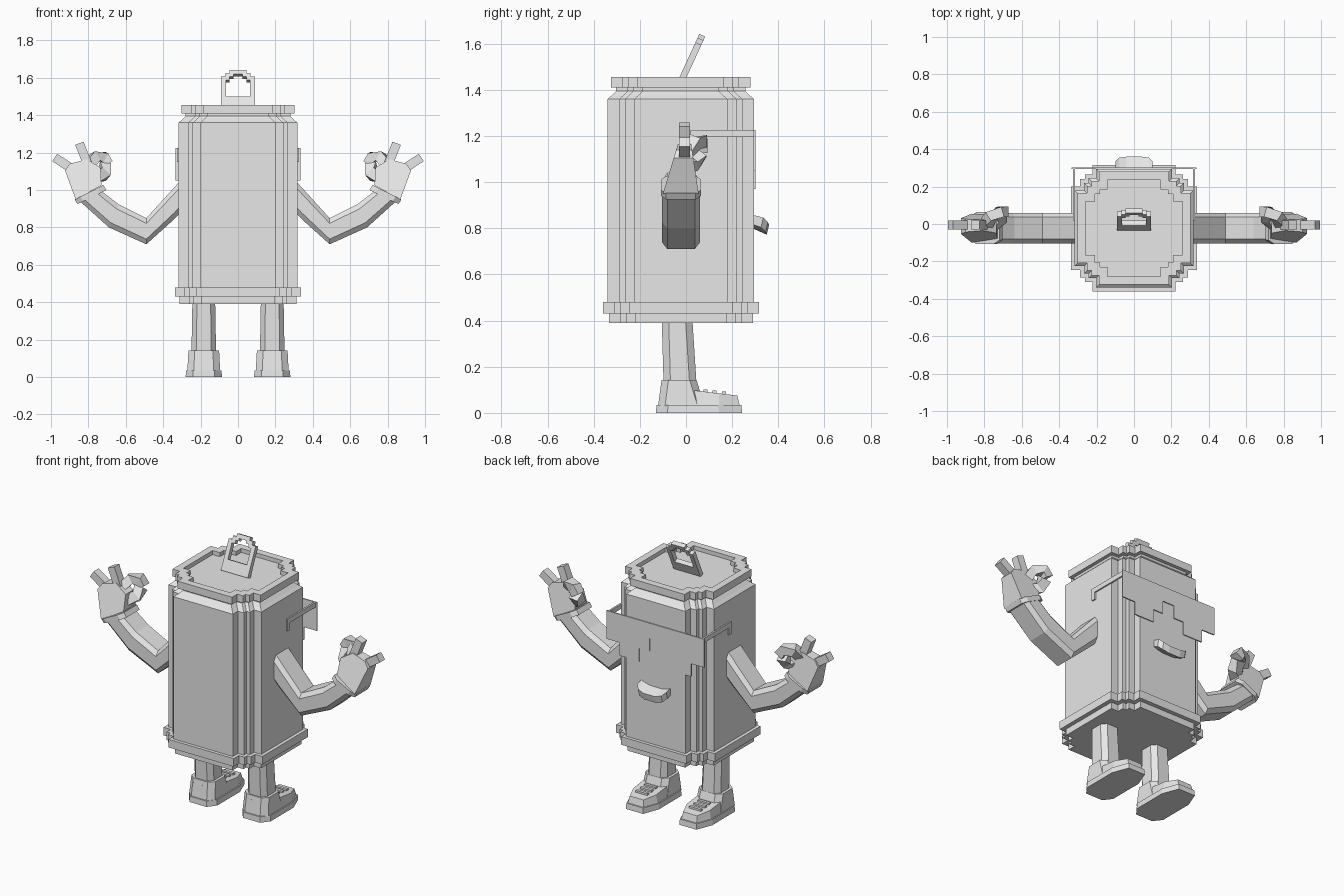
import bpy, bmesh
from mathutils import Vector

cube = bpy.data.objects.get("Cube")
if cube:
    bpy.data.objects.remove(cube, do_unlink=True)

GREY = (0.8, 0.8, 0.8, 1)
mat = bpy.data.materials.new("plain_grey")
mat.use_nodes = True
mat.diffuse_color = GREY
mat.node_tree.nodes["Principled BSDF"].inputs["Base Color"].default_value = GREY


def loft(name, rings, loop=False):
    """Skin a list of equal-length rings; cap the ends unless looped."""
    bm = bmesh.new()
    vs = [[bm.verts.new(p) for p in ring] for ring in rings]
    n = len(vs[0])
    pairs = list(zip(vs, vs[1:])) + ([(vs[-1], vs[0])] if loop else [])
    for a, b in pairs:
        for i in range(n):
            j = (i + 1) % n
            bm.faces.new((a[i], a[j], b[j], b[i]))
    if not loop:
        bm.faces.new(vs[0])
        bm.faces.new(vs[-1])
    bmesh.ops.recalc_face_normals(bm, faces=bm.faces)
    me = bpy.data.meshes.new(name)
    bm.to_mesh(me)
    bm.free()
    me.materials.append(mat)
    ob = bpy.data.objects.new(name, me)
    bpy.context.collection.objects.link(ob)
    return ob


def mirrored(name, rings):
    for side, s in (("left", 1), ("right", -1)):
        loft(f"{side}_{name}", [[(s * x, y, z) for x, y, z in r] for r in rings])


def prism(pts, y0, y1):
    return [[(x, y, z) for x, z in pts] for y in (y0, y1)]


def box(x0, x1, y0, y1, z0, z1):
    return prism([(x0, z0), (x1, z0), (x1, z1), (x0, z1)], y0, y1)


def tube(path, r):
    """Boxy finger following a path."""
    path = [Vector(p) for p in path]
    rings = []
    for i, p in enumerate(path):
        d = (path[min(i + 1, len(path) - 1)] - path[max(i - 1, 0)]).normalized()
        u = d.cross(Vector((0, 1, 0))).normalized() * r
        v = d.cross(u).normalized() * r
        rings.append([p + u + v, p + u - v, p - u - v, p - u + v])
    return rings


# Can body: stepped-corner outline stacked through its heights
CY = -0.0225


def can_ring(h, z):
    a, b, c = h - 0.05, h - 0.075, h - 0.115
    q = [(h, c), (a, c), (a, b), (b, b), (b, a), (c, a), (c, h)]
    full = []
    for _ in range(4):
        full += q
        q = [(-y, x) for x, y in q]
    return [(x, y + CY, z) for x, y in full]


layers = [(0.312, 0.39), (0.312, 0.43), (0.338, 0.43), (0.338, 0.48),
          (0.3175, 0.48), (0.3175, 1.36), (0.30, 1.375), (0.28, 1.395),
          (0.28, 1.41), (0.302, 1.41), (0.302, 1.455), (0.258, 1.455),
          (0.258, 1.43)]
loft("can_body", [can_ring(h, z) for h, z in layers])

# Pull tab: stepped loop leaning back
outer = [(0.092, -0.02), (0.092, 0.165), (0.068, 0.165), (0.068, 0.187),
         (0.045, 0.187), (0.045, 0.205)]
inner = [(0.065, 0.05), (0.065, 0.145), (0.045, 0.145), (0.045, 0.165),
         (0.025, 0.165), (0.025, 0.18)]


def tab_ring(half, t):
    pts = half + [(-x, u) for x, u in reversed(half)]
    return [(x, -0.015 + 0.417 * u + 0.909 * t, 1.45 + 0.909 * u - 0.417 * t)
            for x, u in pts]


T = 0.014
loft("pull_tab", [tab_ring(outer, -T), tab_ring(outer, T),
                  tab_ring(inner, T), tab_ring(inner, -T)], loop=True)

# Stepped sunglasses with temples and ear hooks
half = [(0.335, 1.225), (0.335, 1.05), (0.245, 1.05), (0.245, 0.97),
        (0.11, 0.97), (0.11, 1.05), (0.04, 1.05), (0.04, 1.13)]
loft("glasses_front", prism(half + [(-x, z) for x, z in reversed(half)],
                            0.293, 0.301))
mirrored("glasses_temple", box(0.315, 0.326, 0.02, 0.295, 1.195, 1.225))
mirrored("glasses_hook", box(0.315, 0.326, 0.02, 0.045, 1.15, 1.195))

# Mouth: curved lip sloping outward and down
lip = []
for x, reach in ((-0.10, 0.04), (-0.08, 0.06), (-0.04, 0.065),
                 (0.04, 0.065), (0.08, 0.06), (0.10, 0.04)):
    z = 0.84 + 2 * x * x
    lip.append([(x, 0.28, z), (x, 0.295 + reach, z - 0.6 * reach + 0.01),
                (x, 0.285 + reach, z - 0.6 * reach - 0.032),
                (x, 0.28, z - 0.04)])
loft("mouth", lip)


# Arms: bevelled section between upper and lower edge points
def arm_ring(up, low, y0=-0.103, y1=0.06, b=0.022):
    sec = [(0, y0 + b), (0, y1 - b), (0.2, y1), (0.8, y1),
           (1, y1 - b), (1, y0 + b), (0.8, y0), (0.2, y0)]
    return [(up[0] + t * (low[0] - up[0]), y, up[1] + t * (low[1] - up[1]))
            for t, y in sec]


mirrored("arm", [arm_ring((0.28, 1.08), (0.28, 0.91)),
                 arm_ring((0.34, 1.015), (0.34, 0.845)),
                 arm_ring((0.49, 0.85), (0.49, 0.71)),
                 arm_ring((0.64, 0.925), (0.69, 0.80)),
                 arm_ring((0.75, 1.01), (0.84, 0.935))])
mirrored("cuff", [arm_ring((0.703, 1.0), (0.858, 0.925), -0.108, 0.064),
                  arm_ring((0.72, 1.027), (0.874, 0.95), -0.108, 0.064)])

# Hands: tapering palm, two raised fingers, a pinched finger and thumb
palm = [(0.868, 0.95), (0.73, 1.025), (0.735, 1.12), (0.81, 1.165),
        (0.90, 1.14), (0.925, 1.105)]


def palm_ring(y_low, y_high):
    return [(x, y_low + (y_high - y_low) * (z - 0.95) / 0.215, z)
            for x, z in palm]


mirrored("palm", [palm_ring(-0.10, -0.035), palm_ring(0.055, 0.022)])
mirrored("little_finger", tube([(0.89, -0.006, 1.115), (0.98, -0.006, 1.174)], 0.024))
mirrored("ring_finger", tube([(0.797, -0.006, 1.12), (0.848, -0.006, 1.25)], 0.024))
mirrored("index_finger", tube([(0.79, 0.0, 1.13), (0.765, 0.04, 1.175),
                               (0.715, 0.065, 1.175), (0.695, 0.065, 1.14)], 0.028))
mirrored("thumb", tube([(0.76, -0.01, 1.07), (0.715, 0.03, 1.085),
                        (0.71, 0.065, 1.13)], 0.03))


# Legs and shoes: chamfered outlines lofted upward
def oval(cx, w, y0, y1, z0, z1=None, heel=0.03, toe=0.03):
    z1 = z0 if z1 is None else z1
    k = 0.6
    pts = [(w * k, y0), (w, y0 + heel), (w, y1 - toe), (w * k, y1)]
    pts += [(-x, y) for x, y in reversed(pts)]
    return [(cx + x, y, z0 + (z1 - z0) * (y - y0) / (y1 - y0)) for x, y in pts]


LX = 0.183
mirrored("leg", [oval(LX, 0.066, -0.097, 0.046, 0.12),
                 oval(LX, 0.061, -0.105, 0.028, 0.40)])
mirrored("shoe_sole", [oval(LX, 0.097, -0.13, 0.243, 0, toe=0.10, heel=0.05),
                       oval(LX, 0.095, -0.128, 0.24, 0.035, toe=0.10, heel=0.05)])
mirrored("shoe_foot", [oval(LX, 0.088, -0.12, 0.232, 0.035, toe=0.09, heel=0.05),
                       oval(LX, 0.078, -0.11, 0.222, 0.115, 0.075, toe=0.08, heel=0.05)])
mirrored("shoe_ankle", [oval(LX, 0.088, -0.121, 0.08, 0.03),
                        oval(LX, 0.082, -0.106, 0.046, 0.142)])
for i in range(3):
    y = 0.075 + 0.04 * i
    z = 0.09 - 0.004 * i
    mirrored(f"shoe_lace_{i + 1}", box(LX - 0.04, LX + 0.04, y, y + 0.018, z - 0.02, z + 0.011))
